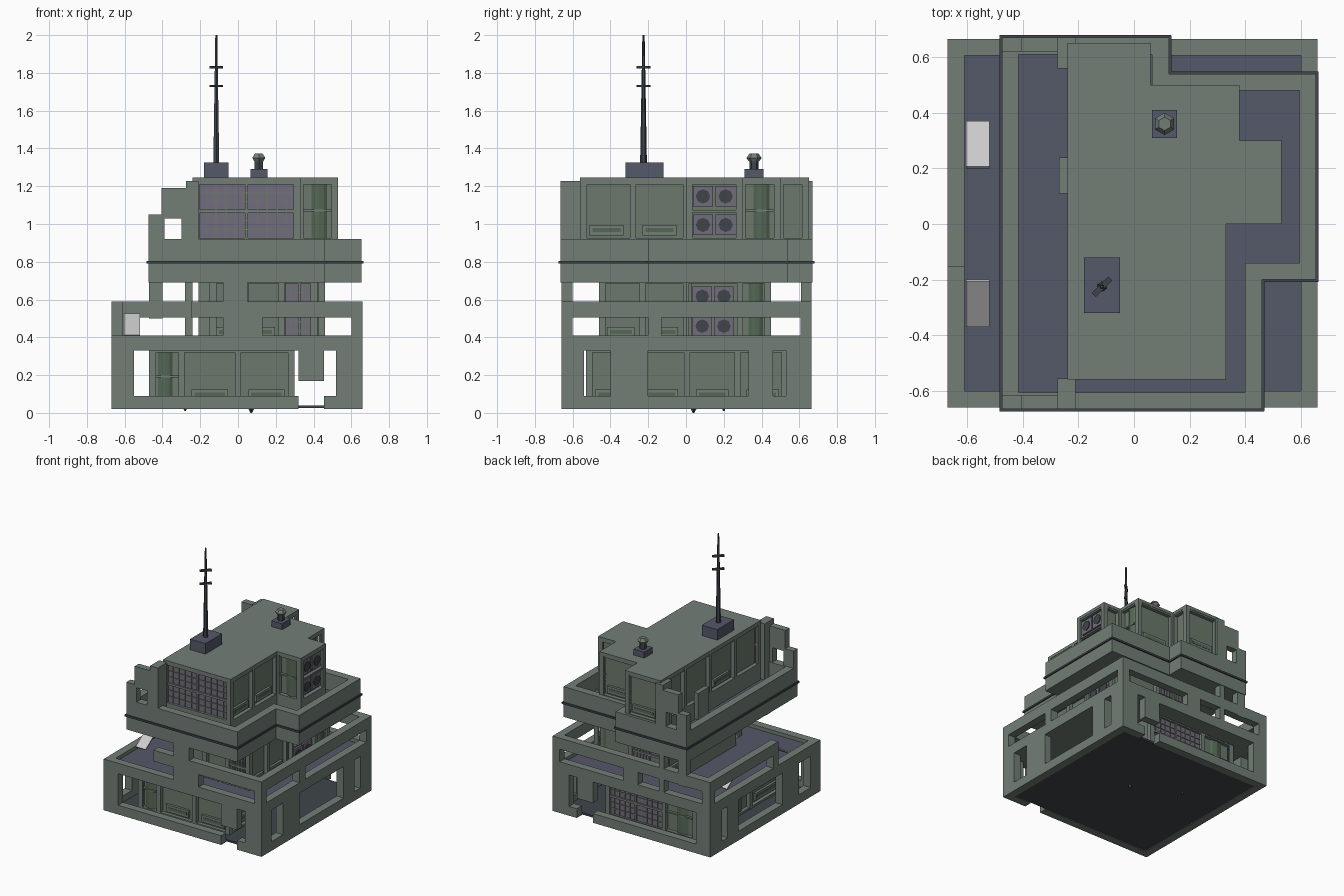
import bpy, bmesh, math
from mathutils import Matrix, Vector

if "Cube" in bpy.data.objects:
    bpy.data.objects.remove(bpy.data.objects["Cube"])

def mat(name, c):
    m = bpy.data.materials.new(name)
    m.diffuse_color = (*c, 1)
    m.use_nodes = True
    m.node_tree.nodes["Principled BSDF"].inputs["Base Color"].default_value = m.diffuse_color
    return m

WALL = mat("wall_grey_green", (0.17, 0.21, 0.18))
PANEL = mat("panel_grey_green", (0.15, 0.19, 0.15))
GREEN = mat("recess_green", (0.09, 0.14, 0.09))
GLASS = mat("window_violet", (0.17, 0.15, 0.20))
DARK = mat("dark_metal", (0.05, 0.06, 0.07))
BLUE = mat("blue_grey", (0.09, 0.10, 0.14))
WHITE = mat("pale_panel", (0.6, 0.6, 0.6))
parts = {}   # part name -> (bmesh, material)

def part(name, material):
    return parts.setdefault(name, (bmesh.new(), material))[0]

def box(name, m, lo, hi, M=Matrix()):
    lo, hi = Vector(lo), Vector(hi)
    T = M @ Matrix.Translation((lo + hi) / 2) @ Matrix.Diagonal((*(hi - lo), 1))
    bmesh.ops.create_cube(part(name, m), size=1, matrix=T)

def cone(name, m, r1, r2, z0, z1, x, y, n=6, M=Matrix()):
    T = M @ Matrix.Translation((x, y, (z0 + z1) / 2))
    bmesh.ops.create_cone(part(name, m), cap_ends=True, segments=n, radius1=r1,
                          radius2=r2, depth=z1 - z0, matrix=T)

def prism(name, m, pts, z0, z1, rim=0, sink=0):
    """Extruded outline; with rim, the top is hollowed to leave a parapet."""
    bm = part(name, m)
    f = bm.faces.new([bm.verts.new((x, y, z0)) for x, y in pts])
    g = bmesh.ops.extrude_face_region(bm, geom=[f])["geom"]
    bmesh.ops.translate(bm, vec=(0, 0, z1 - z0), verts=[v for v in g if isinstance(v, bmesh.types.BMVert)])
    top = [e for e in g if isinstance(e, bmesh.types.BMFace)]
    bmesh.ops.recalc_face_normals(bm, faces=bm.faces[:])
    if rim:
        bmesh.ops.inset_region(bm, faces=top, thickness=rim, use_even_offset=True)
        g = bmesh.ops.extrude_face_region(bm, geom=top)["geom"]
        bmesh.ops.translate(bm, vec=(0, 0, -sink), verts=[v for v in g if isinstance(v, bmesh.types.BMVert)])
        bmesh.ops.delete(bm, geom=top, context="FACES_ONLY")

def rect(x0, y0, x1, y1):
    return [(x0, y0), (x1, y0), (x1, y1), (x0, y1)]

def shrink(pts, t):
    """Offset a right-angled counter-clockwise outline inwards by t."""
    out = []
    for i, p in enumerate(pts):
        a = (Vector(p) - Vector(pts[i - 1])).normalized()
        b = (Vector(pts[(i + 1) % len(pts)]) - Vector(p)).normalized()
        out.append((p[0] - t * (a.y + b.y), p[1] + t * (a.x + b.x)))
    return out

def frame(p, q):
    """Local frame on a wall: x along the wall, y outward, z up."""
    d = (Vector(q) - Vector(p)).normalized()
    M = Matrix(((d.x, d.y, 0, p[0]), (d.y, -d.x, 0, p[1]), (0, 0, 1, 0), (0, 0, 0, 1)))
    return M, (Vector(q) - Vector(p)).length

def bay(pre, M, a, b, z0, z1, kind):
    """One facade bay: frame plus window, vent, fan or pipe detail."""
    w, h, D = b - a, z1 - z0, -0.035
    fr = pre + "_frames"
    for u in (a, b - 0.016):
        box(fr, WALL, (u, D, z0), (u + 0.016, 0, z1), M)
    for z in (z0, z1 - 0.015):
        box(fr, WALL, (a, D, z), (b, -0.003, z + 0.015), M)
    if kind == "vent":
        u0, u1 = a + w * 0.18, b - w * 0.18
        box(pre + "_vents", WALL, (u0, D, z0 + 0.03), (u1, -0.012, z0 + 0.085), M)
        box(pre + "_vent_slots", GREEN, (u0 + 0.015, D, z0 + 0.048), (u1 - 0.015, -0.01, z0 + 0.068), M)
    elif kind == "grid":
        pw, ph = (w - 0.05) / 2, (h - 0.04) / 2
        for i in range(2):
            for j in range(2):
                u, z = a + 0.02 + i * (pw + 0.01), z0 + 0.015 + j * (ph + 0.01)
                box(pre + "_windows", GLASS, (u, D, z), (u + pw, -0.018, z + ph), M)
                for k in range(1, 5):
                    box(pre + "_bars", PANEL, (u + pw * k / 5 - .002, D, z), (u + pw * k / 5 + .002, -0.013, z + ph), M)
                for k in (1, 2):
                    box(pre + "_bars", PANEL, (u, D, z + ph * k / 3 - .002), (u + pw, -0.013, z + ph * k / 3 + .002), M)
        box(fr, WALL, ((a + b) / 2 - 0.007, D, z0), ((a + b) / 2 + 0.007, -0.006, z1), M)
        box(fr, WALL, (a, D, z0 + h / 2 - 0.008), (b, -0.006, z0 + h / 2 + 0.008), M)
    elif kind == "fan":
        s = min(w, h) * 0.18
        for i in (0.3, 0.7):
            for j in (0.27, 0.75):
                u, z = a + w * i, z0 + h * j
                box(pre + "_fan_boxes", GLASS, (u - s, D, z - s), (u + s, -0.014, z + s), M)
                R = M @ Matrix.Translation((u, -0.012, z)) @ Matrix.Rotation(math.pi / 2, 4, "X")
                cone(pre + "_fans", DARK, s * 0.7, s * 0.7, -0.004, 0.004, 0, 0, 8, R)
        box(fr, WALL, (a, D, z0 + h / 2 - 0.006), (b, -0.006, z0 + h / 2 + 0.006), M)
    elif kind == "pipe":
        cone(pre + "_pipes", GREEN, w * 0.33, w * 0.33, z0, z1, (a + b) / 2, -0.014 - w * 0.33, 16, M)
        box(fr, WALL, (a, D, z0 + h * 0.5), (b, -0.012, z0 + h * 0.5 + 0.01), M)

def core(pre, pts, kinds, z0, z1):
    """Recessed wall block with a row of bays on every side; pipes are narrower."""
    prism(pre + "_core", PANEL, shrink(pts, 0.03), z0, z1)
    for i, ks in enumerate(kinds):
        M, L = frame(pts[i], pts[(i + 1) % len(pts)])
        ws = [0.57 if k == "pipe" else 1 for k in ks]
        u = 0
        for kind, w in zip(ks, ws):
            v = u + L * w / sum(ws)
            bay(pre, M, u, v, z0, z1, kind)
            u = v

# lower frame: posts, sills and lintels on four sides
C = rect(-0.67, -0.66, 0.66, 0.665)
T = -0.06
sides = [  # posts, sills, hanging headers, upper band span, upper posts
    ([(0, .12), (1.19, 1.33)], [(0, .99), (1.125, 1.33)], [(.99, 1.125)], (.42, 1.33), [(.59, .8), (1.27, 1.33)]),
    ([(0, .12), (.26, .46), (.99, 1.12), (1.19, 1.325)], [(0, 1.325)], [], (0, 1.325), [(0, .05), (.46, .53), (1.27, 1.325)]),
    ([(0, .14), (1.21, 1.33)], [(0, .205), (.34, 1.33)], [(.205, .34)], (0, 1.33), [(0, .06), (.6, .72), (1.26, 1.33)]),
    ([(0, .14), (.21, .34), (.87, 1.07), (1.21, 1.325)], [(0, 1.325)], [], (0, .82), [(0, .06), (.76, .82)]),
]
for i, (posts, sills, heads, band, uposts) in enumerate(sides):
    M, L = frame(C[i], C[(i + 1) % 4])
    for a, b in posts:
        box("lower_posts", WALL, (a, T, 0.02), (b, 0, 0.34), M)
    for a, b in sills:
        box("lower_sills", WALL, (a, T, 0.02), (b, 0, 0.09), M)
    for a, b in heads:
        box("door_headers", WALL, (a, T, 0.17), (b, 0, 0.34), M)
    box("upper_band", WALL, (band[0], T, 0.505), (band[1], 0, 0.59), M)
    for a, b in uposts:
        box("upper_posts", WALL, (a, T, 0.40), (b, 0, 0.52), M)
prism("terrace", WALL, C, 0.33, 0.41, 0.06, 0.03)
box("terrace_floor", BLUE, (-.61, -.60, .378), (.60, .605, .383))
box("ground_plate", DARK, (-.61, -.60, .025), (.60, .605, .04))
for x, y, s in ((.07, .04, .02), (-.28, .2, .012)):
    cone("underside_studs", DARK, 0.004, s, 0 if s > .015 else .01, 0.03, x, y, 4)

# three stacked cores with panelled facades
core("lower", rect(-.47, -.53, .30, .54),
     [["pipe", "vent", "vent"], ["vent"] * 4, ["grid", "pipe"], ["vent", "pipe", "vent"]], .04, .335)
core("middle", [(-.15, -.46), (.42, -.46), (.42, 0), (.46, 0), (.46, .45), (-.15, .45)],
     [["vent", "vent", "grid"], ["vent", "vent"], [], ["fan", "pipe"], ["vent", "grid"], ["vent", "pipe", "vent"]], .37, .70)
roof = [(-.24, -.56), (.33, -.56), (.33, 0), (.53, 0), (.53, .3), (.38, .3), (.38, .5), (.06, .5), (.06, .65), (-.24, .65)]
core("top", roof, [["grid"], ["vent", "vent"], ["pipe"], ["fan"], ["plain"], ["pipe"], ["vent"], ["plain"],
                   ["vent"], ["vent", "plain", "vent", "plain"]], .91, 1.225)
prism("top_plinth", WALL, roof, .74, .925)
prism("roof_slab", WALL, roof, 1.222, 1.245)

# overhanging deck with parapet and trim line
deck = [(-.475, -.665), (.46, -.665), (.46, -.2), (.655, -.2), (.655, .54), (.125, .54), (.125, .67), (-.475, .67)]
prism("deck", WALL, deck, .69, .92, .06, .13)
prism("deck_floor", BLUE, shrink(deck, .06), .785, .793)
for i, p in enumerate(deck):
    M, L = frame(p, deck[(i + 1) % len(deck)])
    box("deck_trim", DARK, (-.008, -.02, .790), (L + .008, .009, .804), M)

# columns carrying the deck
box("deck_columns", WALL, (-.08, -.66, .35), (.05, -.60, .70))
box("deck_columns", WALL, (-.47, .61, .50), (-.40, .665, .70))
box("deck_columns", WALL, (-.28, .61, .40), (-.24, .665, .70))
box("deck_columns", WALL, (-.21, -.30, .37), (-.15, .30, .70))

# stepped end walls with openings on the left edge of the deck
for s in (-1, 1):
    def end_box(x0, x1, z0, z1, depth=.05):
        e = -.665 if s < 0 else .67
        ys = sorted((e, e - s * depth))
        box("end_walls", WALL, (x0, ys[0], z0), (x1, ys[1], z1))
    end_box(-.475, -.39, .90, 1.05)
    end_box(-.405, -.28, 1.03, 1.19)
    end_box(-.30, -.27, .80, 1.19)
    end_box(-.275, -.21, .80, 1.228, .11)
box("side_box", WALL, (-.27, .11, .80), (-.235, .24, 1.0))

# leaning pale panels on the terrace
for s in (-1, 1):
    R = Matrix.Translation((-.562, s * .285, .465)) @ Matrix.Rotation(-s * math.atan2(.12, .17), 4, "X")
    box("leaning_panels", WHITE, (-.042, -.10, -.005), (.042, .10, .005), R)

# antenna with diagonal cross bars
box("antenna_base", BLUE, (-.18, -.32, 1.24), (-.05, -.12, 1.325))
cone("antenna_mast", DARK, .018, .006, 1.32, 2.0, -.115, -.225, 6)
for z in (1.73, 1.83):
    R = Matrix.Translation((-.115, -.225, z)) @ Matrix.Rotation(math.pi / 4, 4, "Z")
    box("antenna_bars", DARK, (-.042, -.01, -.006), (.042, .01, .006), R)

# roof ventilator
box("ventilator_base", BLUE, (.065, .31, 1.24), (.155, .41, 1.25))
box("ventilator_base", BLUE, (.065, .31, 1.25), (.155, .41, 1.29))
cone("ventilator_neck", DARK, .025, .025, 1.28, 1.335, .11, .36, 6)
cone("ventilator_cap", WALL, .026, .040, 1.33, 1.35, .11, .36, 6)
cone("ventilator_cap", WALL, .040, .024, 1.35, 1.372, .11, .36, 6)

# turn the collected parts into objects
for name, (bm, m) in parts.items():
    me = bpy.data.meshes.new(name)
    bmesh.ops.recalc_face_normals(bm, faces=bm.faces[:])
    bm.to_mesh(me)
    bm.free()
    me.materials.append(m)
    ob = bpy.data.objects.new(name, me)
    bpy.context.collection.objects.link(ob)
